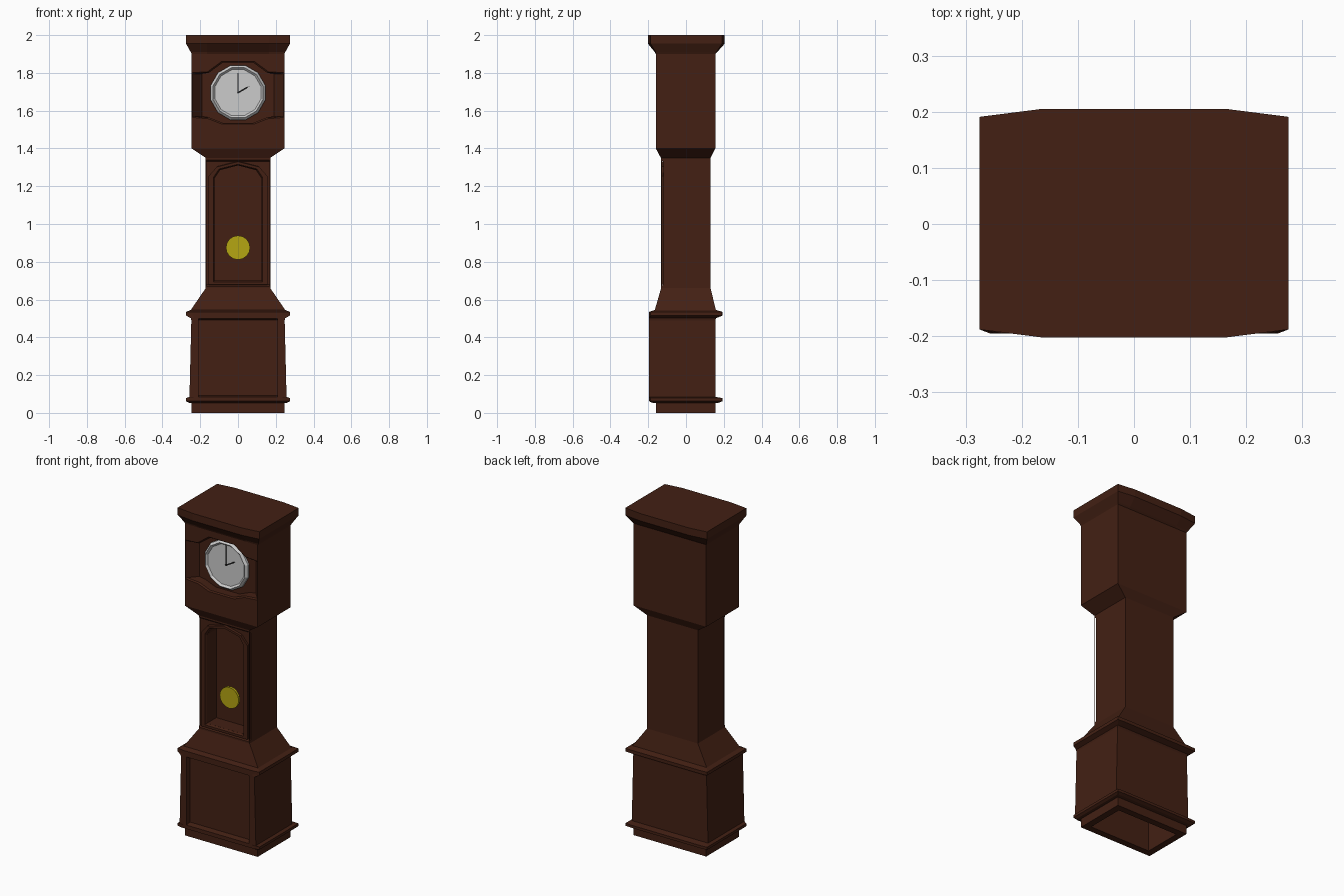
import bpy, bmesh, math

if "Cube" in bpy.data.objects:
    bpy.data.objects.remove(bpy.data.objects["Cube"])


def material(name, rgb):
    m = bpy.data.materials.new(name)
    m.diffuse_color = (*rgb, 1)
    m.use_nodes = True
    m.node_tree.nodes["Principled BSDF"].inputs["Base Color"].default_value = m.diffuse_color
    return m


WOOD = material("dark_wood", (0.056, 0.0144, 0.0067))
BRASS = material("brass", (0.46, 0.38, 0.006))
BLACK = material("black", (0.01, 0.01, 0.01))


def loft(name, rings, mat=None, closed=False):
    """Skin rings of equal point count; cap the ends unless closed into a loop."""
    bm = bmesh.new()
    vs = [[bm.verts.new(p) for p in r] for r in rings]
    n = len(rings[0])
    pairs = list(zip(vs, vs[1:])) + ([(vs[-1], vs[0])] if closed else [])
    for a, b in pairs:
        for i in range(n):
            j = (i + 1) % n
            bm.faces.new((a[i], a[j], b[j], b[i]))
    if not closed:
        bm.faces.new(vs[0])
        bm.faces.new(vs[-1])
    bmesh.ops.recalc_face_normals(bm, faces=bm.faces)
    me = bpy.data.meshes.new(name)
    bm.to_mesh(me)
    bm.free()
    ob = bpy.data.objects.new(name, me)
    bpy.context.collection.objects.link(ob)
    if mat:
        me.materials.append(mat)
    return ob


def section(hx, yf, yb, z, ix=None, bf=0, bb=0):
    """Horizontal section; ix, bf and bb set back the front and back corners."""
    if ix is None:
        return [(-hx, yf, z), (hx, yf, z), (hx, yb, z), (-hx, yb, z)]
    return [(-hx, yf + bf, z), (-ix, yf, z), (ix, yf, z), (hx, yf + bf, z),
            (hx, yb - bb, z), (ix, yb, z), (-ix, yb, z), (-hx, yb - bb, z)]


def stack(name, rows):
    return loft(name, [section(*r) for r in rows], WOOD)


def mirrored(half):
    """Close a right-hand (x, z) outline across x = 0."""
    return half + [(-x, z) for x, z in reversed(half) if x > 1e-6]


def at(pts, y, grow=0, cz=0, xlim=9):
    """Place an (x, z) outline at depth y, optionally grown or clamped in x."""
    return [(max(-xlim, min(xlim, x + math.copysign(grow, x) * (abs(x) > 1e-6))), y,
             z + (grow if z > cz else -grow)) for x, z in pts]


def circle(r, y, z, n, turn=0):
    return [(r * math.cos(math.tau * i / n + turn), y, z + r * math.sin(math.tau * i / n + turn))
            for i in range(n)]


def cut(ob, rings):
    cutter = loft("cutter", rings, WOOD)
    mod = ob.modifiers.new("cut", 'BOOLEAN')
    mod.object, mod.operation, mod.solver = cutter, 'DIFFERENCE', 'EXACT'
    with bpy.context.temp_override(object=ob, active_object=ob, selected_objects=[ob]):
        bpy.ops.object.modifier_apply(modifier=mod.name)
    bpy.data.objects.remove(cutter)


# Base: hollow plinth and flared box with a sunk front panel
base = stack("base", [
    (0.245, -0.16, 0.155, 0, 0.235), (0.245, -0.16, 0.155, 0.052, 0.235),
    (0.262, -0.18, 0.175, 0.054, 0.235), (0.275, -0.195, 0.193, 0.062, 0.235, 0.007, 0.003),
    (0.275, -0.195, 0.193, 0.078, 0.235, 0.007, 0.003),
    (0.257, -0.195, 0.155, 0.085, 0.235), (0.247, -0.195, 0.155, 0.49, 0.235),
    (0.25, -0.195, 0.16, 0.502, 0.235), (0.275, -0.195, 0.193, 0.515, 0.235, 0.007, 0.003),
    (0.275, -0.195, 0.193, 0.535, 0.235, 0.007, 0.003), (0.25, -0.165, 0.158, 0.545, 0.235),
    (0.171, -0.132, 0.13, 0.66, 0.16)])
panel = mirrored([(0.205, 0.09), (0.205, 0.495)])
cut(base, [at(panel, -0.25, 0.005, 0.3), at(panel, -0.195, 0.005, 0.3), at(panel, -0.165, -0.003, 0.3)])
cut(base, [section(0.205, -0.12, 0.115, -0.1), section(0.205, -0.12, 0.115, 0.45)])

# Waist with a sunk door surround and an arched window
waist = stack("waist", [(0.171, -0.133, 0.13, 0.66), (0.171, -0.133, 0.13, 1.36)])
window = mirrored([(0.125, 0.70), (0.125, 1.24), (0.095, 1.285), (0.0, 1.31)])
outer = mirrored([(0.154, 0.677), (0.154, 1.255), (0.11, 1.305), (0.0, 1.333)])
surround = mirrored([(0.167, 0.67), (0.167, 1.34)])
cut(waist, [at(surround, -0.2), at(surround, -0.133), at(surround, -0.12, -0.010, 1)])
cut(waist, [at(window, -0.2), at(window, -0.03)])

# Raised door frame
loft("door_frame", [at(outer, -0.119), at(outer, -0.133, -0.003, 1),
                    at(window, -0.133, 0.006, 1), at(window, -0.119)], WOOD, closed=True)

# Pendulum bob
loft("pendulum_bob", [circle(0.064, -0.085, 0.875, 16), circle(0.064, -0.07, 0.875, 16)], BRASS)

# Hood with a shaped recess around the dial
hood = stack("hood", [(0.171, -0.133, 0.13, 1.35), (0.245, -0.16, 0.155, 1.40),
                      (0.245, -0.16, 0.155, 1.905)])
opening = mirrored([(0.08, 1.535), (0.15, 1.563), (0.236, 1.57),
                    (0.236, 1.795), (0.155, 1.80), (0.08, 1.855)])
cut(hood, [at(opening, -0.2, 0.006, 1.7), at(opening, -0.16, 0.006, 1.7),
           at(opening, -0.152), at(opening, -0.10, xlim=0.19)])

# Cornice, slightly bowed front and back
stack("cornice", [(0.245, -0.16, 0.155, 1.90, 0.165, 0, 0),
                  (0.25, -0.165, 0.165, 1.91, 0.165, 0.004, 0.004),
                  (0.275, -0.202, 0.205, 1.955, 0.165, 0.014, 0.014),
                  (0.275, -0.202, 0.205, 2.0, 0.165, 0.014, 0.014)])

# Dial: twelve-sided bezel around a sunk face
CZ, T = 1.695, math.pi / 12
loft("dial", [circle(r, y, CZ, 12, T) for r, y in
              ((0.150, -0.098), (0.150, -0.112), (0.137, -0.126), (0.126, -0.114))])

# Hands
for name, length, angle in (("minute_hand", 0.13, 0), ("hour_hand", 0.07, math.radians(60))):
    s, c = math.sin(angle), math.cos(angle)
    w = 0.002 if angle == 0 else 0.004
    shape = [(-w, -0.004), (w, -0.004), (w, length * 0.7), (0, length), (-w, length * 0.7)]
    pts = [(u * c + v * s, CZ - u * s + v * c) for u, v in shape]
    loft(name, [at(pts, -0.118), at(pts, -0.113)], BLACK)
